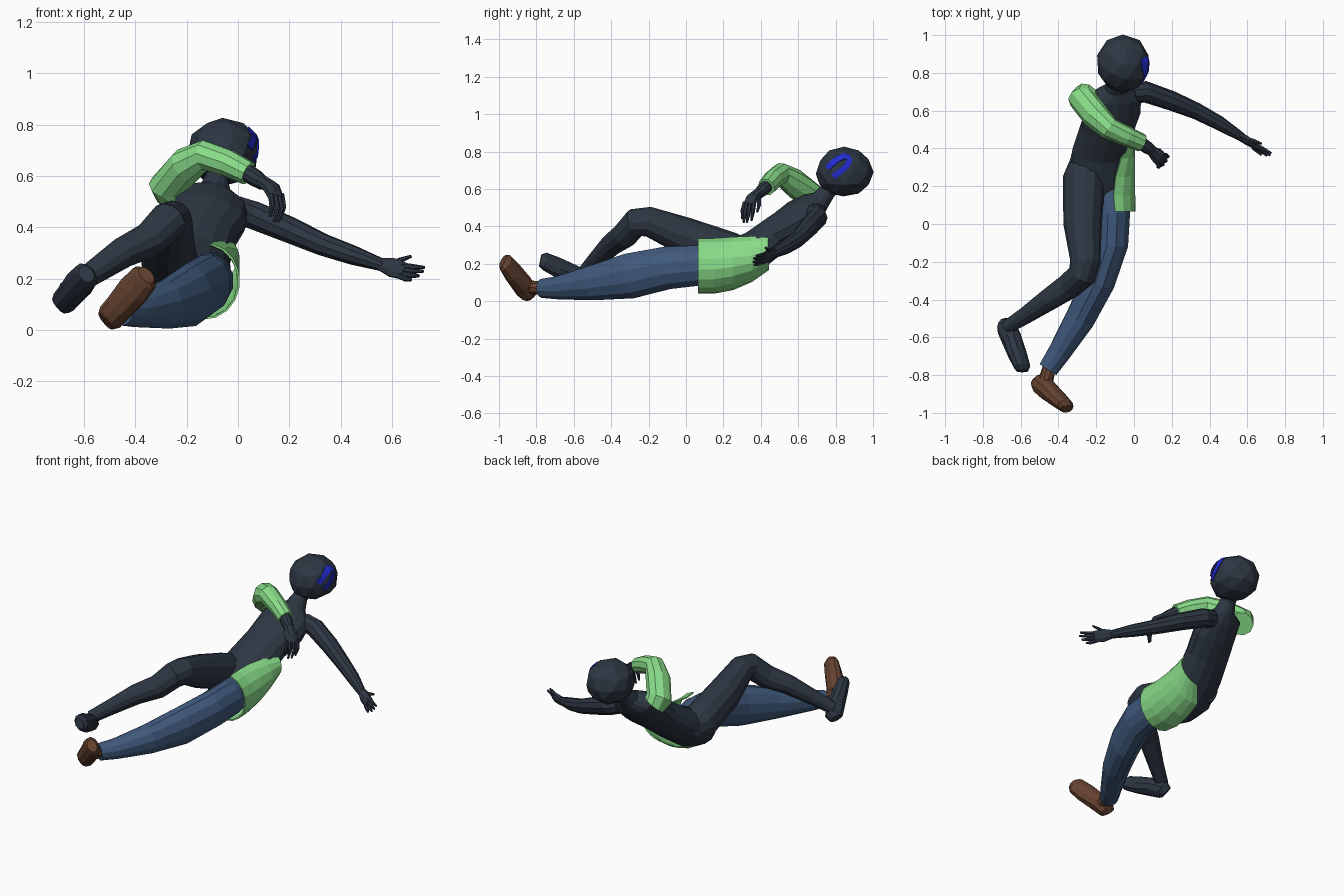
import bpy, bmesh, math
from mathutils import Vector as V
from mathutils.bvhtree import BVHTree


def material(name, rgb):
    m = bpy.data.materials.new(name)
    m.diffuse_color = (*rgb, 1)
    return m


DARK = material("dark navy", (0.026, 0.037, 0.055))
JEAN = material("denim blue", (0.05, 0.1, 0.2))
GREEN = material("light green", (0.25, 0.72, 0.25))
BROWN = material("shoe brown", (0.13, 0.055, 0.03))
BLUE = material("bright blue", (0.016, 0.026, 0.65))


def finish(name, bm, mat):
    bmesh.ops.recalc_face_normals(bm, faces=bm.faces)
    me = bpy.data.meshes.new(name)
    bm.to_mesh(me)
    bm.free()
    me.materials.append(mat)
    ob = bpy.data.objects.new(name, me)
    bpy.context.collection.objects.link(ob)
    return ob


def skin(bm, rows, closed):
    for a, b in zip(rows, rows[1:]):
        n = len(a)
        for i in range(n if closed else n - 1):
            j = (i + 1) % n
            bm.faces.new((a[i], a[j], b[j], b[i]))


def loft(name, rings, mat, hint=(0, 0, 1), n=10):
    """Elliptic rings (x, y, z, half width, half depth[, width axis]) joined into a solid."""
    bm = bmesh.new()
    c = [V(r[:3]) for r in rings]
    rows = []
    for k, r in enumerate(rings):
        lo, hi = max(k - 1, 0), min(k + 1, len(c) - 1)
        t = sum(((c[i + 1] - c[i]).normalized() for i in range(lo, hi)), V()).normalized()
        w = V(r[5] if len(r) > 5 else hint)
        w = (w - t * w.dot(t)).normalized()
        b = t.cross(w)
        rows.append([bm.verts.new(c[k] + w * r[3] * math.cos(a) + b * r[4] * math.sin(a))
                     for a in (2 * math.pi * (i + 0.5) / n for i in range(n))])
    skin(bm, rows, True)
    bm.faces.new(rows[0])
    bm.faces.new(rows[-1])
    return finish(name, bm, mat)


def tube(name, pts, mat, hint=(0, 0, 1), n=10):
    return loft(name, [(x, y, z, r, r) for x, y, z, r in pts], mat, hint, n)


# Torso, twisted from hips to shoulders, running into the neck
HIP, MID, TOP = (.85, -.4, -.25), (.9, -.2, -.28), (.95, 0, -.3)
loft("torso", [
    (-.2, .08, .16, .08, .07, HIP), (-.19, .16, .175, .14, .11, HIP),
    (-.19, .26, .21, .165, .12, HIP), (-.178, .38, .28, .15, .105, MID),
    (-.145, .5, .37, .142, .1, MID), (-.11, .6, .445, .15, .096, TOP),
    (-.1, .68, .505, .142, .075, TOP), (-.09, .72, .54, .065, .055, TOP),
    (-.085, .755, .585, .046, .046, TOP), (-.07, .82, .65, .045, .045, TOP)], DARK, n=14)

# Head, with a flattened face side
bm = bmesh.new()
bmesh.ops.create_icosphere(bm, subdivisions=2, radius=1)
up = V((.05, .75, .6)).normalized()
for v in bm.verts:
    p = V((min(v.co.x * .155, .136) if v.co.x > 0 else v.co.x * .142, v.co.y * .158, v.co.z * .136))
    s = p.dot(up)
    if s < 0:  # narrow towards the jaw
        p = up * s + (p - up * s) * (1 + s * .9)
    v.co = p + V((-.06, .845, .69))
bm.normal_update()
tree = BVHTree.FromBMesh(bm)
finish("head", bm, DARK)

# Arch-shaped face mark laid on the side of the head
path = [V(p) for p in ((.757, .71), (.78, .733), (.805, .753), (.83, .767), (.85, .773),
                       (.866, .767), (.872, .75), (.864, .73), (.848, .712), (.82, .688), (.788, .667))]
bm = bmesh.new()
rows = []
for i, p in enumerate(path):
    t = (path[min(i + 1, len(path) - 1)] - path[max(i - 1, 0)]).normalized()
    row = []
    for s in (-.015, 0, .015):
        q = p + V((-t.y, t.x)) * s
        hit = tree.ray_cast(V((1, q.x, q.y)), V((-1, 0, 0)))
        row.append(bm.verts.new(hit[0] + hit[1] * .003))
    rows.append(row)
skin(bm, rows, False)
mark = finish("face_mark", bm, BLUE)
sol = mark.modifiers.new("thickness", 'SOLIDIFY')
sol.thickness = .006
sol.offset = 0

# Left arm, stretched out
tube("left_arm", [(-.01, .69, .47, .055), (.06, .7, .447, .057), (.2, .652, .39, .052),
                  (.33, .598, .332, .044), (.45, .535, .29, .038), (.57, .46, .25, .024)], DARK)

# Right arm: green sleeve over a dark forearm
BEND = (.6, .8, .2)
tube("right_sleeve", [(-.25, .68, .53, .072), (-.27, .66, .565, .078), (-.2, .57, .64, .073),
                      (-.13, .505, .68, .06), (-.04, .465, .65, .054), (.04, .43, .61, .048)], GREEN, BEND)
tube("right_forearm", [(.0, .455, .635, .036), (.07, .405, .59, .034), (.1, .385, .57, .028)], DARK, BEND)


# Hands: palm plus bent fingers
def hand(side, palm, hint, fingers):
    loft(side + "_palm", palm, DARK, hint, 8)
    for i, pts in enumerate(fingers):
        tube(f"{side}_finger_{i + 1}",
             [(*p, r) for p, r in zip(pts, (.012, .011, .006))], DARK, (.3, .5, .8), 6)


hand("left", [(.55, .472, .257, .024, .022), (.6, .44, .243, .04, .02), (.65, .41, .228, .036, .016)],
     (.3, .3, 1), [
    [(.64, .42, .25), (.68, .4, .246), (.727, .375, .243)],
    [(.64, .415, .235), (.68, .39, .23), (.722, .362, .228)],
    [(.64, .41, .22), (.675, .385, .212), (.705, .36, .21)],
    [(.63, .405, .21), (.655, .385, .198), (.675, .365, .195)],
    [(.59, .45, .255), (.635, .44, .272), (.675, .425, .287)]])
hand("right", [(.09, .39, .58, .028, .026), (.13, .355, .555, .042, .024), (.148, .337, .515, .04, .018)],
     (.6, .7, .1), [
    [(.168, .365, .53), (.178, .358, .48), (.165, .35, .43)],
    [(.158, .345, .525), (.168, .335, .47), (.155, .325, .42)],
    [(.144, .328, .525), (.152, .315, .47), (.142, .308, .42)],
    [(.128, .315, .53), (.132, .303, .485), (.125, .3, .44)],
    [(.115, .39, .55), (.135, .39, .51), (.14, .38, .475)]])

# Legs: right one bent and dark, left one in jeans
tube("right_leg", [(-.24, .36, .23, .085), (-.265, .24, .255, .112), (-.272, 0, .345, .102),
                   (-.258, -.2, .425, .08), (-.275, -.27, .42, .077), (-.345, -.33, .35, .07),
                   (-.45, -.4, .3, .06), (-.575, -.485, .215, .046), (-.67, -.545, .15, .038)],
     DARK, (.7, -.2, -.7), 12)
loft("left_trouser_leg", [
    (-.13, .18, .19, .1, .1), (-.113, .06, .19, .096, .112), (-.12, -.1, .178, .093, .118),
    (-.185, -.3, .135, .088, .125), (-.285, -.5, .097, .08, .095),
    (-.395, -.68, .072, .062, .064), (-.455, -.77, .068, .054, .052)], JEAN, (1, 0, 0), 12)


# Feet: flat-soled wedges from heel to toe, with an ankle
def foot(name, heel, toe, up, half, ankle, mat):
    h, t = V(heel), V(toe)
    d = t - h
    up = V(up)
    up = (up - d * up.dot(d) / d.dot(d)).normalized()
    rings = []
    for s, w, k in ((0, .65, .04), (.07, .85, .056), (.3, .88, .056), (.65, 1, .046), (.93, .9, .038), (1, .6, .028)):
        rings.append((*(h + d * s + up * k), half * w, k))
    loft(name, rings, mat, up.cross(d), 10)
    tube(name + "_ankle", [(*ankle, .034), (*(h + d * .2 + up * .06), .042)], mat)


foot("left_shoe", (-.535, -.892, .028), (-.37, -1.005, .21), (.48, .86, .19), .066, (-.445, -.745, .07), BROWN)
foot("right_foot", (-.725, -.56, .075), (-.61, -.795, .205), (.37, .28, .25), .06, (-.65, -.535, .16), DARK)

# Green hem wrapped round the left hip, open towards the inside
bm = bmesh.new()
rows = []
for x, y, z, rx, rz, a0, a1 in ((-.13, .065, .19, .13, .142, 78, -115), (-.14, .15, .19, .14, .142, 78, -115),
                                (-.145, .25, .205, .145, .138, 72, -110), (-.15, .35, .235, .148, .125, 58, -105),
                                (-.15, .44, .28, .148, .11, 28, -75)):
    rows.append([bm.verts.new((x + rx * math.cos(a), y, z + rz * math.sin(a)))
                 for a in (math.radians(a0 + (a1 - a0) * i / 9) for i in range(10))])
skin(bm, rows, False)
hem = finish("hip_hem", bm, GREEN)
hem.modifiers.new("thickness", 'SOLIDIFY').thickness = .008
